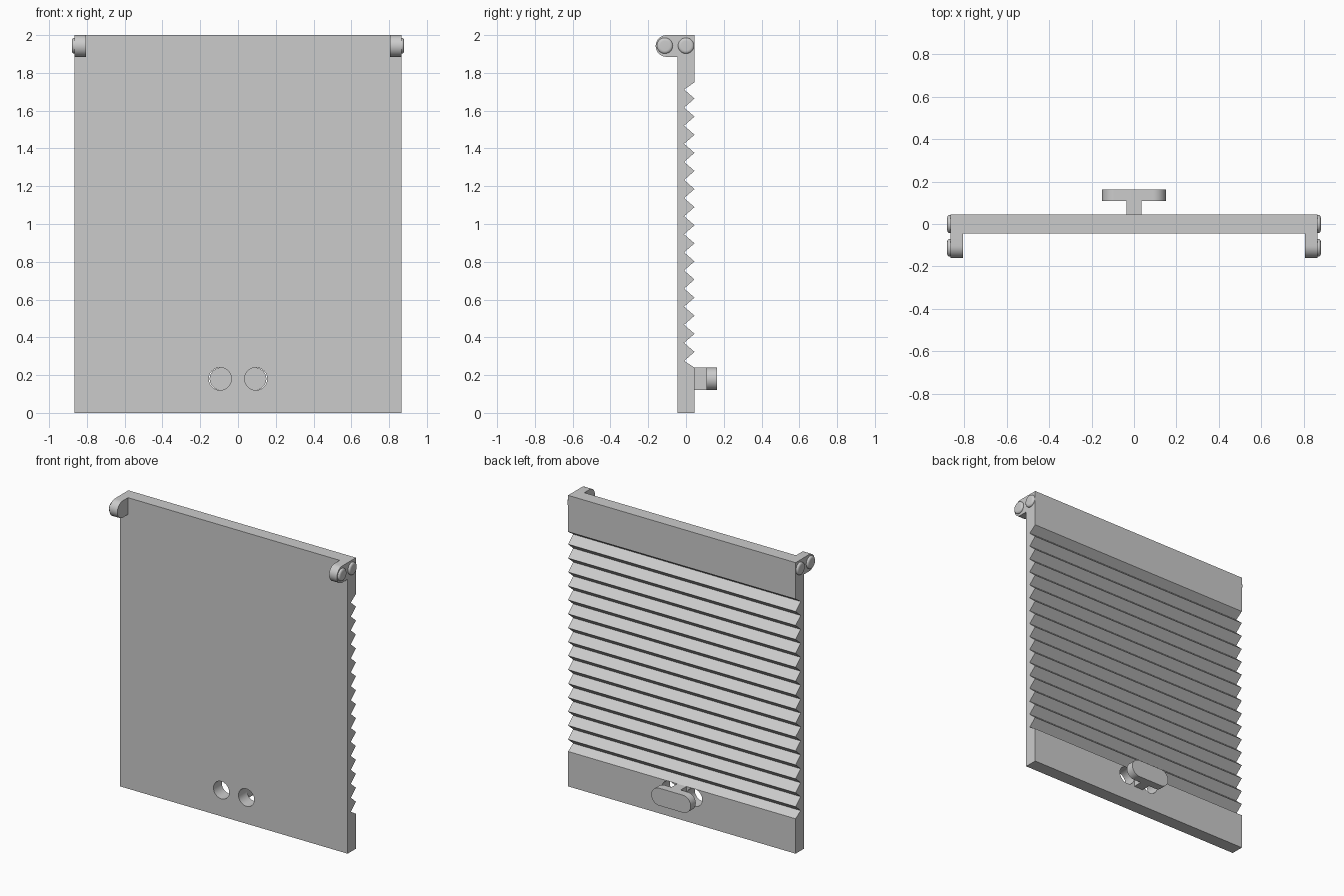
import bpy, bmesh, math
from mathutils import Vector

if "Cube" in bpy.data.objects:
    bpy.data.objects.remove(bpy.data.objects["Cube"])

W = 0.865          # half width of the panel
T = 0.045          # half thickness of the panel


def finish(name, bm, smooth=True):
    bmesh.ops.recalc_face_normals(bm, faces=bm.faces)
    me = bpy.data.meshes.new(name)
    bm.to_mesh(me)
    bm.free()
    ob = bpy.data.objects.new(name, me)
    bpy.context.collection.objects.link(ob)
    bpy.ops.object.select_all(action='DESELECT')
    ob.select_set(True)
    bpy.context.view_layer.objects.active = ob
    if smooth:
        bpy.ops.object.shade_smooth_by_angle(angle=math.radians(30))
    return ob


def prism(name, points, direction, smooth=True):
    """Extrude a closed outline along a direction vector."""
    bm = bmesh.new()
    face = bm.faces.new([bm.verts.new(p) for p in points])
    out = bmesh.ops.extrude_face_region(bm, geom=[face], use_keep_orig=True)
    verts = [v for v in out['geom'] if isinstance(v, bmesh.types.BMVert)]
    bmesh.ops.translate(bm, verts=verts, vec=Vector(direction))
    return finish(name, bm, smooth)


def arc(cu, cv, r, a0, a1, n=24):
    angles = [math.radians(a0 + (a1 - a0) * i / n) for i in range(n + 1)]
    return [(cu + r * math.cos(a), cv + r * math.sin(a)) for a in angles]


# Panel with a zigzag grip on its back
profile = [(-T, 0), (T, 0), (T, 0.24)]
pitch = (1.712 - 0.275) / 15
for i in range(16):
    z = 0.275 + i * pitch
    profile.append((-0.01, z))
    if i < 15:
        profile.append((T, z + pitch / 2))
profile += [(T, 1.75), (T, 2), (-T, 2)]
panel = prism("ribbed_panel", [(-W, y, z) for y, z in profile], (2 * W, 0, 0), False)

# Two finger holes through the panel
for hx in (-0.095, 0.095):
    ring = arc(hx, 0.18, 0.06, 0, 360, 48)[:-1]
    cutter = prism("hole_cutter", [(x, -0.2, z) for x, z in ring], (0, 0.4, 0))
    cutter.hide_render = True
    mod = panel.modifiers.new("hole", 'BOOLEAN')
    mod.operation = 'DIFFERENCE'
    mod.solver = 'EXACT'
    mod.object = cutter
    bpy.context.view_layer.objects.active = panel
    bpy.ops.object.modifier_apply(modifier=mod.name)
    bpy.data.objects.remove(cutter)
bpy.ops.object.select_all(action='DESELECT')
panel.select_set(True)
bpy.ops.object.shade_smooth_by_angle(angle=math.radians(30))

# Handle on the back: stem and rounded pad
prism("handle_stem", [(-0.035, T, 0.12), (0.035, T, 0.12), (0.035, T, 0.24), (-0.035, T, 0.24)],
      (0, 0.065, 0), False)
pad = arc(0.09, 0.18, 0.06, -90, 90) + arc(-0.09, 0.18, 0.06, 90, 270)
prism("handle_pad", [(x, 0.108, z) for x, z in pad], (0, 0.055, 0))


# Domed pin head, a spherical cap on the outer side
def pin_head(name, side, y, z, r=0.042, h=0.015, seg=32, steps=6):
    bm = bmesh.new()
    R = (r * r + h * h) / (2 * h)
    R = max(R, r)
    rings = []
    base = 0.004
    levels = [(r, -0.01), (r, base)]
    for i in range(1, steps):
        t = math.radians(90 * i / steps)
        levels.append((r * math.cos(t) * 0.4 + r * 0.6, base + (h - base) * math.sin(t)))
    levels.append((r * 0.6, h))
    for rad, off in levels:
        rings.append([bm.verts.new((side * (W + off), y + rad * math.cos(2 * math.pi * k / seg),
                                    z + rad * math.sin(2 * math.pi * k / seg))) for k in range(seg)])
    for a, b in zip(rings, rings[1:]):
        for k in range(seg):
            bm.faces.new((a[k], a[(k + 1) % seg], b[(k + 1) % seg], b[k]))
    bm.faces.new(rings[0])
    bm.faces.new(rings[-1])
    finish(name, bm)


# Hinge arms at the top corners with two pin heads each
for side, label in ((-1, "left"), (1, "right")):
    outline = [(-T, 2.0)] + arc(-0.103, 1.9425, 0.0575, 90, 270) + [(-T, 1.885)]
    prism(label + "_hinge_arm", [(side * W, y, z) for y, z in outline], (-side * 0.06, 0, 0))
    pin_head(label + "_front_pin", side, -0.112, 1.944)
    pin_head(label + "_rear_pin", side, 0.0, 1.944)
